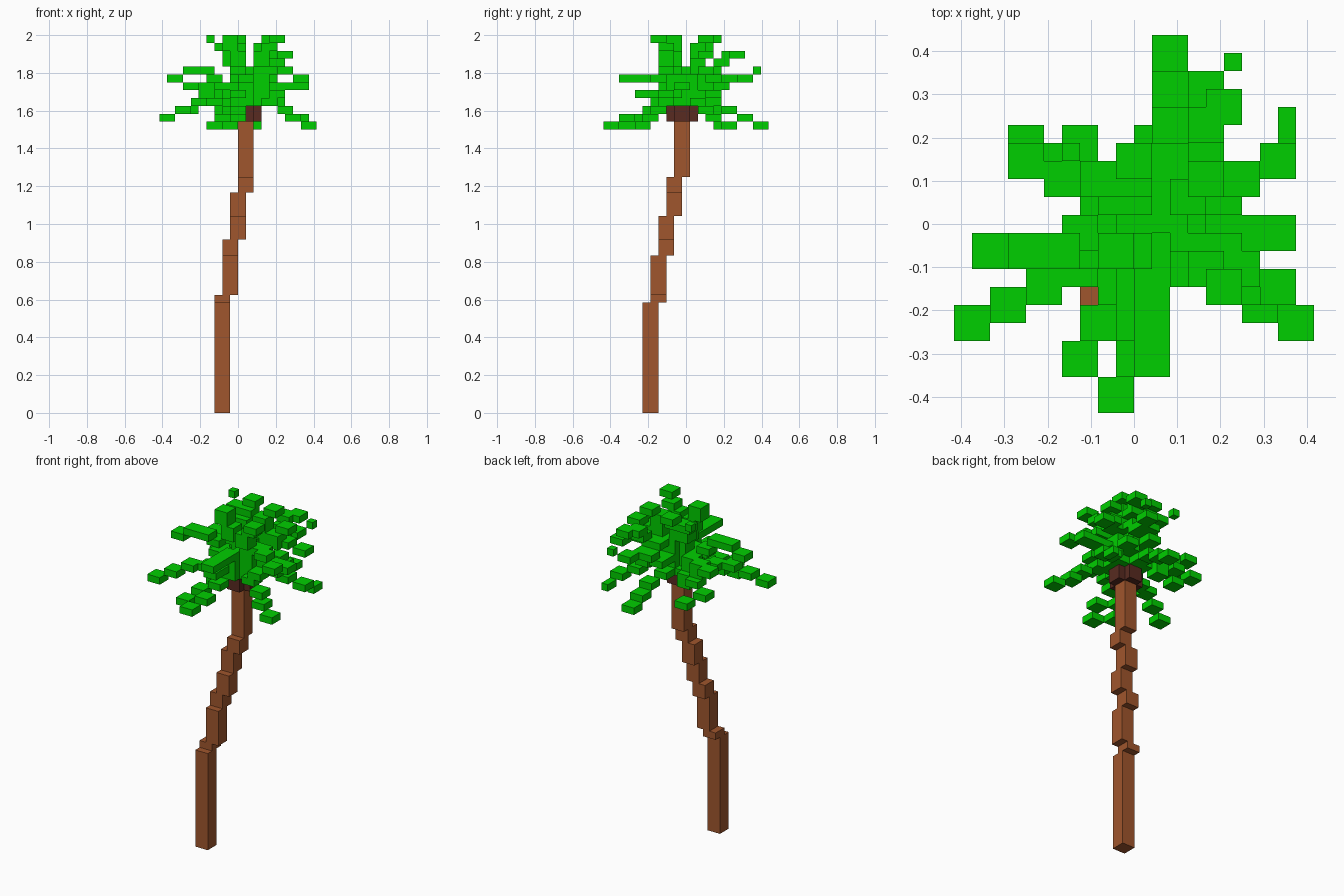
import bpy, bmesh
from math import floor
from mathutils import Vector, Matrix

cube = bpy.data.objects.get("Cube")
if cube:
    bpy.data.objects.remove(cube)

UNIT = 1 / 24  # edge of one small cube


def material(name, color):
    mat = bpy.data.materials.new(name)
    mat.use_nodes = True
    mat.diffuse_color = (*color, 1)
    mat.node_tree.nodes["Principled BSDF"].inputs["Base Color"].default_value = (*color, 1)
    return mat


bark = material("bark brown", (0.35, 0.093, 0.026))
husk = material("dark husk", (0.098, 0.024, 0.015))
leaf = material("leaf green", (0, 0.62, 0))


def blocks_object(name, blocks, mat):
    """Make one object from (low corner, high corner) boxes in cube units."""
    bm = bmesh.new()
    for low, high in blocks:
        low, high = Vector(low) * UNIT, Vector(high) * UNIT
        place = Matrix.Translation((low + high) / 2) @ Matrix.Diagonal((*(high - low), 1))
        bmesh.ops.create_cube(bm, size=1, matrix=place)
    mesh = bpy.data.meshes.new(name)
    bm.to_mesh(mesh)
    bm.free()
    mesh.materials.append(mat)
    obj = bpy.data.objects.new(name, mesh)
    bpy.context.collection.objects.link(obj)


# Leaning trunk: at each height it shifts one cube sideways or back
shifts = [(14, "y"), (15, "x"), (20, "y"), (22, "x"), (25, "y"), (28, "x"), (30, "y"), (38, "end")]
x, y, base = -3, -5.5, 0
trunk = []
for top, axis in shifts:
    trunk.append(((x, y, base), (x + 2, y + 2, top)))
    base = top
    x += axis == "x"
    y += axis == "y"
blocks_object("trunk", trunk, bark)

# Cross-shaped husk under the leaves
blocks_object("crown_husk", [
    ((-1, -1.5, 37), (3, 0.5, 39)),
    ((0, -2.5, 37), (2, 1.5, 39)),
    ((0, -1.5, 39), (3, 0.5, 40)),
], husk)


def frond(name, tip, rise, spacing):
    """Arch of flat two-by-two blocks from the crown to the tip centre."""
    start, tip = Vector((1, -0.5, 39.6)), Vector(tip)
    bend = (start + tip) / 2
    bend.z += rise
    count = max(3, round((tip - start).length / spacing))
    blocks = []
    floor_z = 40
    for i in range(1, count + 1):
        t = i / count
        p = start * (1 - t) ** 2 + bend * 2 * t * (1 - t) + tip * t * t
        z = floor(p.z + 0.5)
        # A climbing block reaches down to the one before it
        low = Vector((floor(p.x + 0.5) - 1, floor(p.y) - 0.5, min(z, floor_z)))
        blocks.append((low, (low.x + 2, low.y + 2, z + 1)))
        floor_z = z + 1
    blocks_object(name, blocks, leaf)


# Fronds by tier: arch height, block spacing and tip positions
tiers = {
    "drooping_frond": (1.2, 2.2, [
        (-1, -9.5, 36), (2, 9.5, 36), (-9, -5.5, 37), (9, -5.5, 36), (8, 3.5, 37),
        (-6, 4.5, 38), (-3, 4.5, 36), (-3, -7.5, 36)]),
    "inner_frond": (1, 1.8, [
        (-4, 2.5, 40), (4, 3.5, 40), (5, -2.5, 40), (0, -5.5, 40), (1, 4.5, 41), (-2, -1.5, 41)]),
    "spreading_frond": (1.8, 1.9, [
        (1, -7.5, 42), (8, -0.5, 41), (4, 7.5, 42), (-6, 3.5, 41)]),
    "arching_frond": (3.6, 1.9, [
        (-8, -1.5, 42), (8, 3.5, 42), (8, -3.5, 42), (2, 5.5, 42)]),
    "upright_frond": (1.5, 1.7, [
        (-2, 2.5, 46), (0, 3.5, 47), (5, -3.5, 47), (-1, -1.5, 47), (5, 6.5, 45),
        (6, 2.5, 45), (4, 2.5, 47)]),
}
for tier, (rise, spacing, tips) in tiers.items():
    for number, tip in enumerate(tips):
        frond(f"{tier}_{number + 1}", tip, rise, spacing)

# Small single-cube leaf tips
corners = [(5, 8.5, 43), (8, 4.5, 36), (8, 5.5, 36), (-4, 3.5, 47)]
for number, low in enumerate(corners):
    blocks_object(f"leaf_tip_{number + 1}", [(low, Vector(low) + Vector((1, 1, 1)))], leaf)
